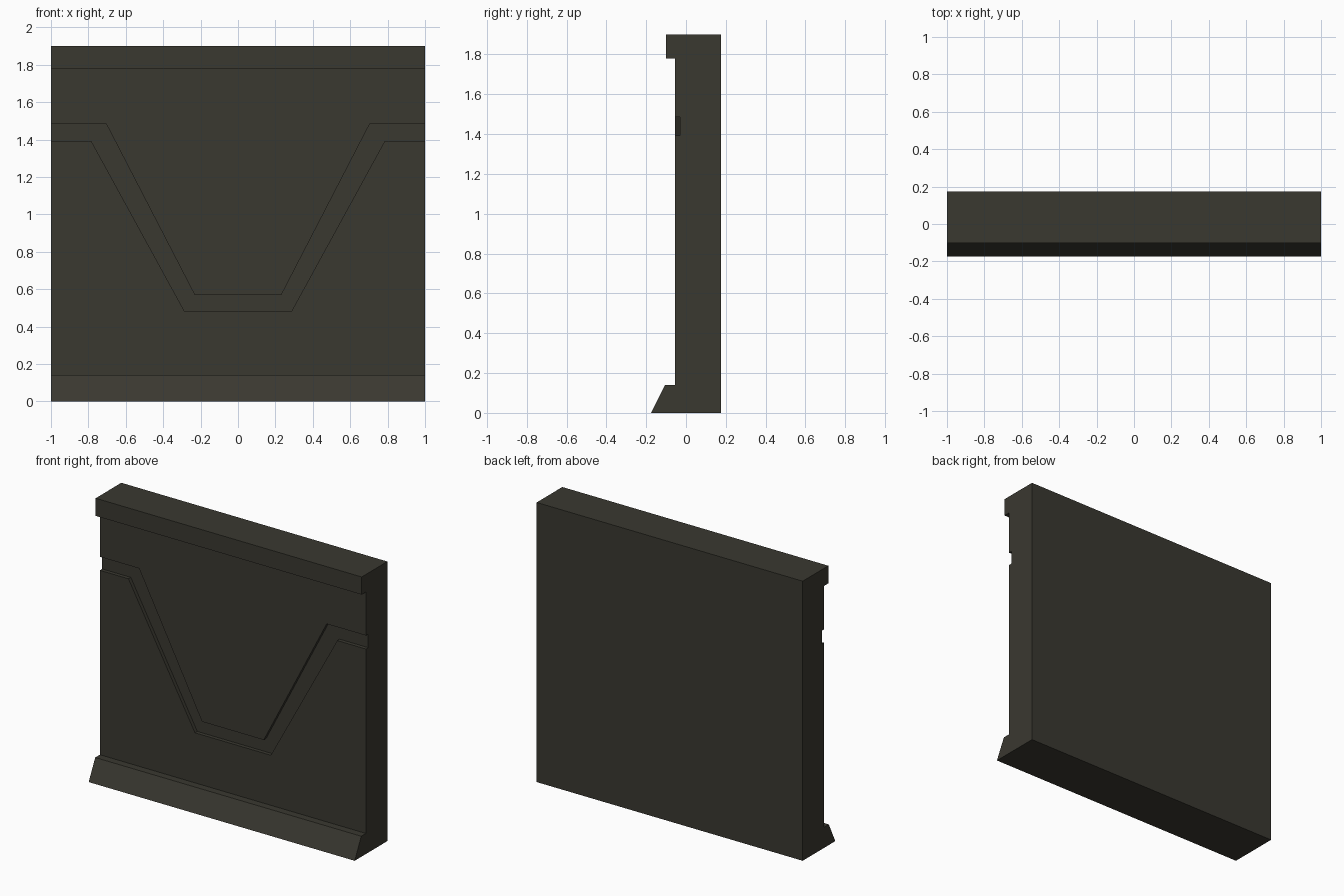
import bpy, bmesh
from mathutils import Vector

if "Cube" in bpy.data.objects:
    bpy.data.objects.remove(bpy.data.objects["Cube"])

mat = bpy.data.materials.new("dark olive grey")
mat.diffuse_color = (0.042, 0.040, 0.030, 1)
mat.use_nodes = True
mat.node_tree.nodes["Principled BSDF"].inputs["Base Color"].default_value = mat.diffuse_color


def prism(name, points, offset):
    """Extrude a closed polygon along an offset vector."""
    bm = bmesh.new()
    face = bm.faces.new([bm.verts.new(p) for p in points])
    ext = bmesh.ops.extrude_face_region(bm, geom=[face])
    verts = [v for v in ext["geom"] if isinstance(v, bmesh.types.BMVert)]
    bmesh.ops.translate(bm, verts=verts, vec=Vector(offset))
    bmesh.ops.recalc_face_normals(bm, faces=bm.faces[:])
    mesh = bpy.data.meshes.new(name)
    bm.to_mesh(mesh)
    bm.free()
    mesh.materials.append(mat)
    obj = bpy.data.objects.new(name, mesh)
    bpy.context.collection.objects.link(obj)
    return obj


# wall: side profile with sloped skirting and top ledge
profile = [(-0.175, 0), (-0.105, 0.14), (-0.055, 0.14), (-0.055, 1.78),
           (-0.10, 1.78), (-0.10, 1.90), (0.175, 1.90), (0.175, 0)]
wall = prism("wall_panel", [(-1, y, z) for y, z in profile], (2, 0, 0))

# groove: mirrored trapezoid path cut into the front
upper = [(-1.1, 1.485), (-0.705, 1.485), (-0.232, 0.57)]
lower = [(-1.1, 1.393), (-0.785, 1.393), (-0.285, 0.48)]
mirror = lambda pts: [(-x, z) for x, z in reversed(pts)]
outline = upper + mirror(upper) + list(reversed(lower + mirror(lower)))
cutter = prism("groove_cutter", [(x, -0.09, z) for x, z in outline], (0, 0.06, 0))
cutter.hide_render = True

mod = wall.modifiers.new("groove", "BOOLEAN")
mod.operation = "DIFFERENCE"
mod.solver = "EXACT"
mod.object = cutter
bpy.context.view_layer.objects.active = wall
bpy.ops.object.modifier_apply(modifier=mod.name)
bpy.data.objects.remove(cutter)
